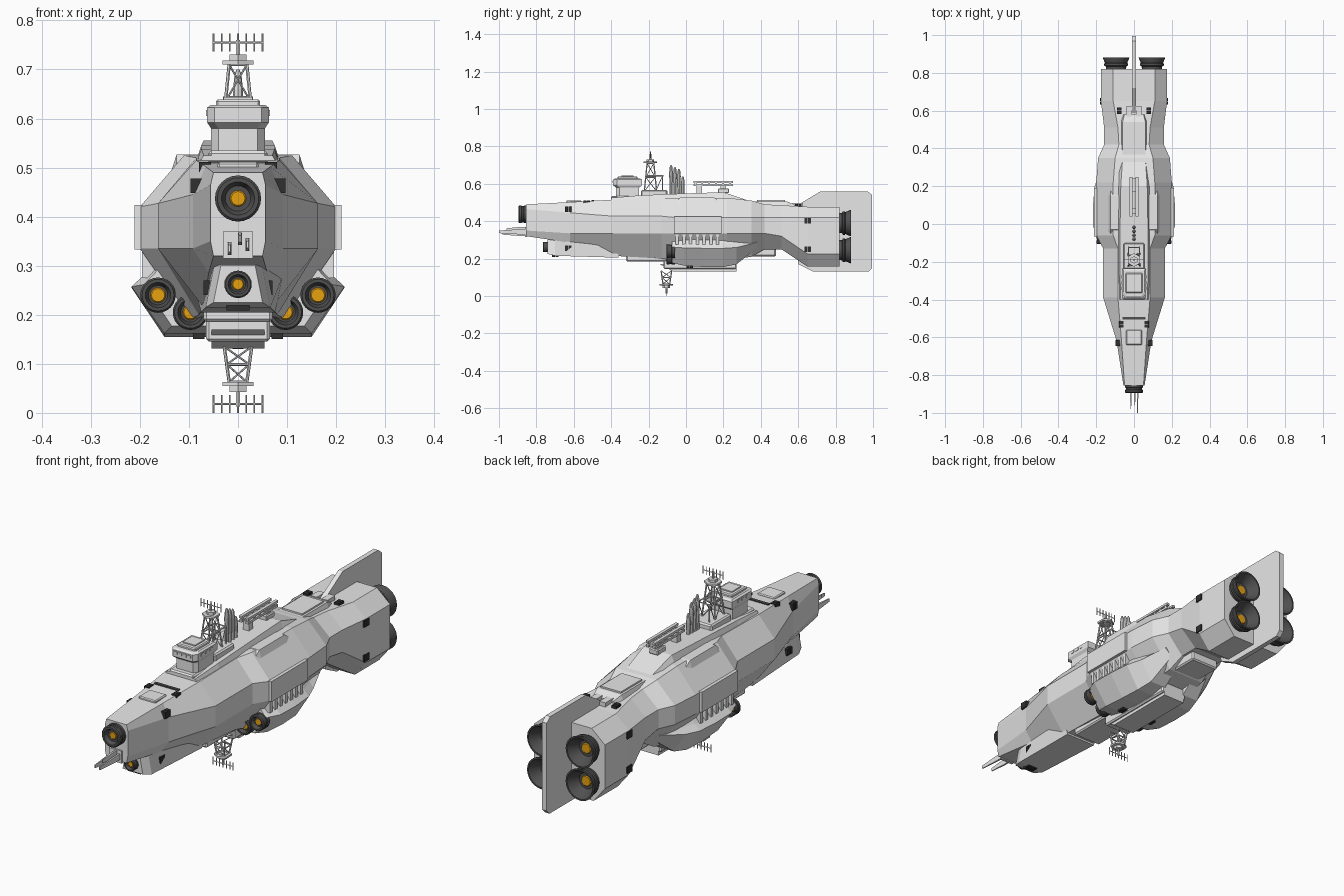
import bpy, bmesh, math
from mathutils import Vector, Matrix

default = bpy.data.objects.get("Cube")
if default:
    bpy.data.objects.remove(default, do_unlink=True)


def material(name, colour):
    mat = bpy.data.materials.new(name)
    mat.use_nodes = True
    mat.diffuse_color = (*colour, 1)
    mat.node_tree.nodes["Principled BSDF"].inputs["Base Color"].default_value = (*colour, 1)
    return mat


HULL = material("hull light grey", (0.8, 0.8, 0.8))
DARK = material("nozzle dark grey", (0.08, 0.08, 0.08))
BLACK = material("vent near black", (0.03, 0.03, 0.03))
GLOW = material("engine orange", (0.8, 0.36, 0.005))


def finish(name, bm, *mats, smooth=False):
    bmesh.ops.recalc_face_normals(bm, faces=bm.faces)
    mesh = bpy.data.meshes.new(name)
    bm.to_mesh(mesh)
    bm.free()
    for mat in mats:
        mesh.materials.append(mat)
    obj = bpy.data.objects.new(name, mesh)
    bpy.context.collection.objects.link(obj)
    if smooth:
        bpy.ops.object.select_all(action='DESELECT')
        obj.select_set(True)
        bpy.context.view_layer.objects.active = obj
        bpy.ops.object.shade_smooth_by_angle(angle=math.radians(30))


def add_box(bm, low, high):
    low, high = Vector(low), Vector(high)
    matrix = Matrix.Translation((low + high) / 2) @ Matrix.Diagonal((*(high - low), 1))
    bmesh.ops.create_cube(bm, size=1, matrix=matrix)


def box(name, low, high, mat=HULL, bevel=0):
    bm = bmesh.new()
    add_box(bm, low, high)
    if bevel:
        bmesh.ops.bevel(bm, geom=bm.edges[:], offset=bevel, segments=1, affect='EDGES')
    finish(name, bm, mat)


def add_rod(bm, start, end, radius):
    start, end = Vector(start), Vector(end)
    axis = end - start
    matrix = Matrix.Translation((start + end) / 2) @ axis.to_track_quat('Z', 'Y').to_matrix().to_4x4()
    bmesh.ops.create_cone(bm, segments=6, cap_ends=True, radius1=radius, radius2=radius,
                          depth=axis.length, matrix=matrix)


def loft(name, rings, mat=HULL):
    bm = bmesh.new()
    loops = [[bm.verts.new(p) for p in ring] for ring in rings]
    count = len(loops[0])
    for a, b in zip(loops, loops[1:]):
        for i in range(count):
            j = (i + 1) % count
            bm.faces.new((a[i], a[j], b[j], b[i]))
    bm.faces.new(loops[0])
    bm.faces.new(loops[-1])
    finish(name, bm, mat)


def octagon(y, top, side, bottom, z_top, z_up, z_low, z_bottom):
    half = [(top, z_top), (side, z_up), (side, z_low), (bottom, z_bottom)]
    return [(x, y, z) for x, z in half] + [(-x, y, z) for x, z in reversed(half)]


def trapezoid(y, bottom, top, z_bottom, z_top):
    return [(-bottom, y, z_bottom), (bottom, y, z_bottom), (top, y, z_top), (-top, y, z_top)]


def nozzle(name, x, y, z, radius, length, facing, profile, glow):
    # profile pairs are (radius share, length share); the glow disc closes the throat
    bm = bmesh.new()
    sides = 24
    throat = profile[-1][1]
    steps = [*profile, (glow + .04, throat), (glow, throat), (glow * .85, throat + .06)]
    loops = [[bm.verts.new((x + radius * share * math.cos(math.tau * i / sides),
                            y + facing * length * along,
                            z + radius * share * math.sin(math.tau * i / sides))) for i in range(sides)]
             for share, along in steps]
    for k, (a, b) in enumerate(zip(loops, loops[1:])):
        for i in range(sides):
            j = (i + 1) % sides
            bm.faces.new((a[i], a[j], b[j], b[i])).material_index = int(k == len(loops) - 2)
    bm.faces.new(loops[-1]).material_index = 1
    finish(name, bm, DARK, GLOW, smooth=True)


# Main hull: fore taper, widened midsection, narrow neck, engine block
loft("hull", [octagon(*s) for s in (
    (-.855, .05, .056, .05, .49, .465, .35, .32),
    (-.62, .066, .092, .06, .502, .445, .335, .285),
    (-.39, .085, .163, .07, .515, .427, .335, .215),
    (-.13, .085, .163, .08, .52, .427, .335, .2),
    (-.06, .11, .2, .1, .525, .42, .335, .19),
    (.22, .11, .2, .1, .525, .42, .335, .19),
    (.35, .1, .19, .09, .51, .42, .335, .21),
    (.42, .08, .158, .08, .49, .42, .335, .25),
    (.51, .085, .158, .08, .485, .42, .32, .25),
    (.65, .11, .175, .12, .477, .42, .225, .157),
    (.82, .11, .175, .12, .477, .42, .225, .157))])

# Chin under the nose
loft("chin", [trapezoid(*s) for s in (
    (-.74, .05, .035, .225, .3), (-.7, .066, .045, .215, .32), (-.36, .075, .1, .205, .3))])

# Dorsal spine, stepping down to the rear deck
loft("dorsal_spine", [trapezoid(*s) for s in (
    (-.4, .085, .07, .5, .525), (-.25, .088, .075, .5, .538), (-.1, .09, .075, .5, .545),
    (.2, .09, .07, .5, .555), (.35, .09, .06, .48, .505))])
box("tower_base", (-.055, -.24, .5), (.055, -.1, .567), bevel=.006)
loft("rear_deck", [trapezoid(*s) for s in (
    (.34, .075, .06, .46, .505), (.54, .075, .06, .46, .505), (.58, .065, .05, .46, .49))])
box("rear_deck_panel", (-.05, .38, .5), (.05, .53, .512))
box("forward_step", (-.06, -.4, .5), (.06, -.3, .535), bevel=.006)

# Bridge with overhanging cabin
loft("bridge", [[(x, y, z) for x, y in (
    (-w, f + .02), (-w + .015, f), (w - .015, f), (w, f + .02), (w, b), (-w, b))]
    for w, f, b, z in ((.055, -.375, -.25, .51), (.055, -.375, -.25, .58),
                       (.063, -.39, -.235, .592), (.063, -.39, -.235, .622), (.055, -.38, -.245, .628))])
box("bridge_roof", (-.045, -.365, .62), (.045, -.26, .639), bevel=.004)
box("bridge_roof_hatch", (-.03, -.345, .63), (.03, -.28, .644))
bm = bmesh.new()
for x in (-.033, -.011, .011, .033):
    add_box(bm, (x - .008, -.393, .605), (x + .008, -.388, .617))
for side in (-1, 1):
    for y in (-.34, -.31, -.28):
        add_box(bm, (side * .063 - .002, y - .009, .605), (side * .063 + .002, y + .009, .617))
finish("bridge_windows", bm, HULL)

# Side armour, shoulder blocks and belly pods
pod_shape = ((.05, .155), (.15, .155), (.217, .255), (.192, .28), (.15, .335), (.05, .335))
for side, label in ((1, "left"), (-1, "right")):
    low, high = sorted((side * .16, side * .211))
    box(label + "_side_armour", (low, -.065, .333), (high, .19, .424))
    loft(label + "_shoulder", [[(side * x, y, z) for x, z in
         ((.07, .48), (.15, .45), (.125, top), (.07, top))]
         for y, top in ((-.06, .5), (-.03, .527), (.15, .527), (.19, .5))])
    loft(label + "_belly_pod", [[(side * (.05 + (x - .05) * wide), y, .3 + (z - .3) * deep)
         for x, z in pod_shape]
         for y, wide, deep in ((-.075, .85, .85), (-.01, 1, .95), (.1, 1, 1), (.2, .95, 1),
                               (.27, .8, .9), (.38, .55, .3))])
    bm = bmesh.new()
    x0, x1 = sorted((side * .13, side * .196))
    for i in range(7):
        y = -.055 + i * .036
        add_box(bm, (x0, y, .275), (x1, y + .016, .332))
    finish(label + "_cooling_ribs", bm, HULL)
box("keel_front", (-.07, -.32, .185), (.07, -.1, .22), bevel=.006)
box("keel_plate", (-.065, -.12, .145), (.065, .27, .2), bevel=.006)
loft("keel_block", [[(x, y, z) for y, z in ((-.14, .17), (-.07, .131), (.27, .131), (.27, .17))]
                    for x in (-.054, .054)])
box("neck_block", (-.07, .35, .212), (.07, .48, .27), bevel=.006)

# Tail fin: chamfered plate through the engine block
fin = ((.57, .47), (.72, .56), (.97, .56), (.995, .54), (.995, .15), (.975, .13), (.68, .13), (.6, .17))
loft("tail_fin", [[(x, y, z) for y, z in fin] for x in (-.011, .011)])

# Engines: four at the stern, two at the nose, four on the belly pods
bell = ((.75, 0), (.78, .3), (.9, .35), (.9, .5), (.84, .55), (1, .95), (1, 1), (.9, 1), (.5, .3))
drum = ((1, 0), (1, .35), (.92, .4), (.92, .6), (1, .65), (1, .9), (.9, 1), (.72, 1), (.55, .6))
for side, label in ((1, "left"), (-1, "right")):
    for z, level in ((.39, "upper"), (.245, "lower")):
        nozzle(f"{label}_{level}_engine", side * .095, .815, z, .07, .067, 1, bell, .34)
    nozzle(label + "_outer_pod_thruster", side * .163, -.06, .24, .036, .045, -1, drum, .43)
    nozzle(label + "_inner_pod_thruster", side * .097, -.06, .205, .036, .045, -1, drum, .43)
nozzle("nose_thruster", 0, -.85, .437, .047, .045, -1, drum, .35)
nozzle("chin_thruster", 0, -.735, .262, .028, .03, -1, drum, .43)

# Nose sensor panel with prongs
box("sensor_panel", (-.031, -.862, .315), (.031, -.85, .37))
for x, z, reach in ((-.017, .335, -.98), (.004, .355, -.96), (.019, .343, -1)):
    loft("sensor_prong", [[(x - w, y, z - h), (x + w, y, z - h), (x + w, y, z + h), (x - w, y, z + h)]
         for y, w, h in ((-.84, .004, .013), (-.9, .004, .013), (reach, .002, .007))])

# Manoeuvring vents, in mirrored pairs of twin blocks
bm = bmesh.new()
for x, y, z in ((.067, -.53, .496), (.085, -.63, .463), (.058, -.63, .255), (.011, -.7, .224),
                (.077, .6, .476), (.168, .65, .403), (.168, .65, .249), (.08, .02, .166)):
    for side in (-1, 1):
        for i in (-1, 1):
            add_box(bm, (side * x - .012, y + i * .009 - .008, z - .015),
                    (side * x + .012, y + i * .009 + .008, z + .015))
finish("manoeuvring_vents", bm, BLACK)

# Deck plates
box("nose_hatch", (-.042, -.64, .49), (.042, -.56, .511), bevel=.004)
box("nose_slot", (-.06, -.505, .5), (.06, -.492, .514), DARK)
for x in (-.026, .026):
    box("deck_locker", (x - .015, .57, .46), (x + .015, .625, .497))


def antenna(name, y, base, direction, height, spread):
    # Lattice tower with platforms, mast and comb aerial
    bm = bmesh.new()

    def at(x, dy, h):
        return (x, y + dy, base + direction * h)
    corners = ((1, 1), (-1, 1), (-1, -1), (1, -1))
    levels = [(spread + (.018 - spread) * i / 2, height * i / 2) for i in range(3)]
    for (r0, h0), (r1, h1) in zip(levels, levels[1:]):
        for k, (a, b) in enumerate(corners):
            c, d = corners[(k + 1) % 4]
            add_rod(bm, at(a * r0, b * r0, h0), at(a * r1, b * r1, h1), .0035)
            add_rod(bm, at(a * r0, b * r0, h0), at(c * r1, d * r1, h1), .002)
            add_rod(bm, at(a * r1, b * r1, h1), at(c * r1, d * r1, h1), .003)
    add_rod(bm, at(0, 0, height), at(0, 0, height + .008), .036)
    add_rod(bm, at(0, 0, height + .008), at(0, 0, height + .02), .02)
    add_rod(bm, at(0, 0, height), at(0, 0, height + .05), .005)
    add_rod(bm, at(-.05, 0, height + .045), at(.05, 0, height + .045), .002)
    for i in range(7):
        x = -.05 + i / 60
        add_rod(bm, at(x, 0, height + .027), at(x, 0, height + .063), .002)
    finish(name, bm, HULL)


antenna("upper_antenna", -.19, .56, 1, .15, .033)
antenna("lower_antenna", -.105, .135, -1, .072, .028)

# Open frame behind the upper tower
bm = bmesh.new()
for x in (-.028, .028):
    add_rod(bm, (x, -.125, .56), (x, -.125, .643), .003)
    add_rod(bm, (x, -.215, .643), (x, -.12, .643), .003)
    add_rod(bm, (x, -.125, .643), (x, -.16, .565), .002)
add_rod(bm, (-.028, -.125, .643), (.028, -.125, .643), .003)
finish("tower_frame", bm, HULL)

# Tapered exhaust stacks on the spine
for i, top in enumerate((.7, .69, .68, .64)):
    y = -.08 + i * .021
    loft("exhaust_stack", [[(math.cos(t * math.tau / 8) * r, y + math.sin(t * math.tau / 8) * r, z)
         for t in range(8)] for r, z in ((.008, .54), (.01, top - .04), (.007, top - .01), (.003, top))])

# Twin-rail launcher on its pedestal
box("launcher_pedestal", (-.022, .17, .55), (.022, .23, .575), bevel=.004)
box("launcher_neck", (-.013, .185, .57), (.013, .215, .597))
box("launcher_rest", (-.015, .055, .54), (.015, .085, .592))
bm = bmesh.new()
for x in (-.016, .016):
    for z in (.592, .61):
        add_box(bm, (x - .007, .04, z - .005), (x + .007, .25, z + .005))
    for i in range(6):
        add_box(bm, (x - .005, .045 + i * .037, .592), (x + .005, .055 + i * .037, .61))
add_box(bm, (-.02, .17, .588), (.02, .24, .6))
finish("launcher_rails", bm, HULL)
